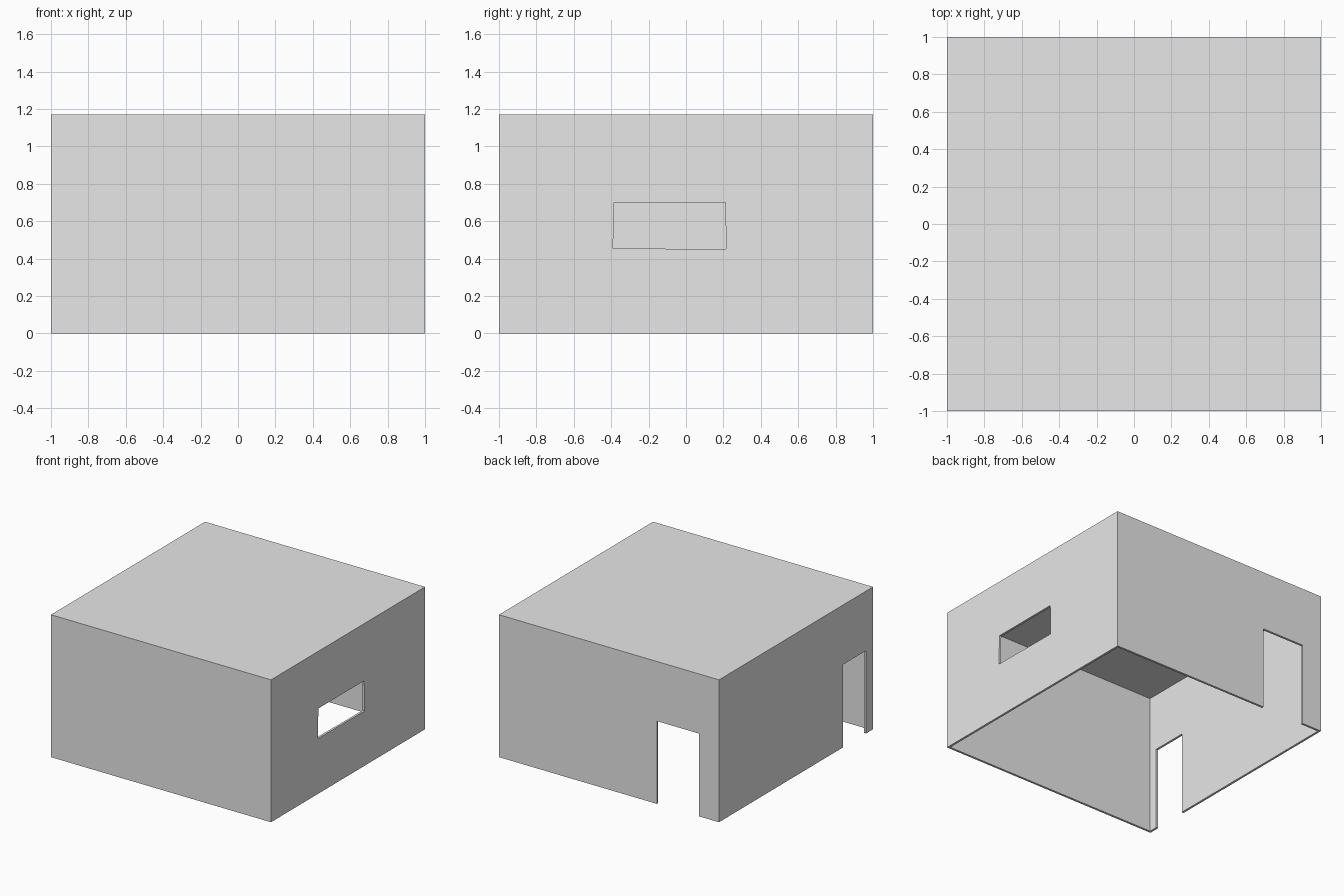
import bpy
import bmesh
from mathutils import Vector

if "Cube" in bpy.data.objects:
    bpy.data.objects.remove(bpy.data.objects["Cube"])

HEIGHT = 1.17
WALL = 0.018

grey = bpy.data.materials.new("plain grey")
grey.use_nodes = True
color = (0.8, 0.8, 0.8, 1)
grey.diffuse_color = color
grey.node_tree.nodes["Principled BSDF"].inputs["Base Color"].default_value = color


def prism(name, outline, push):
    """Extrude a flat outline along a vector into a closed solid."""
    bm = bmesh.new()
    face = bm.faces.new([bm.verts.new(p) for p in outline])
    cap = bmesh.ops.extrude_face_region(bm, geom=[face], use_keep_orig=True)
    moved = [g for g in cap["geom"] if isinstance(g, bmesh.types.BMVert)]
    bmesh.ops.translate(bm, verts=moved, vec=Vector(push))
    bmesh.ops.recalc_face_normals(bm, faces=bm.faces)
    mesh = bpy.data.meshes.new(name)
    bm.to_mesh(mesh)
    bm.free()
    mesh.materials.append(grey)
    obj = bpy.data.objects.new(name, mesh)
    bpy.context.collection.objects.link(obj)
    return obj


def square(half, z):
    return [(-half, -half, z), (half, -half, z), (half, half, z), (-half, half, z)]


# Outer block of the house
house = prism("house_shell", square(1, 0), (0, 0, HEIGHT))

# Hollow room, open at the floor
room = prism("room_cutter", square(1 - WALL, -0.1), (0, 0, HEIGHT + 0.1 - WALL))

# Window in the left wall, slightly uneven
window_outline = [(-0.39, 0.455), (0.215, 0.45), (0.21, 0.70), (-0.385, 0.70)]
window = prism("window_cutter", [(0.9, y, z) for y, z in window_outline], (0.2, 0, 0))

# Doorways in the back wall and the right wall
DOOR = 0.68
back_door = prism("back_door_cutter",
                  [(x, 0.9, z) for x, z in
                   [(-0.82, -0.1), (-0.435, -0.1), (-0.435, DOOR), (-0.82, DOOR)]],
                  (0, 0.2, 0))
side_door = prism("side_door_cutter",
                  [(-1.1, y, z) for y, z in
                   [(-0.91, -0.1), (-0.61, -0.1), (-0.61, DOOR), (-0.91, DOOR)]],
                  (0.2, 0, 0))

# Cut every opening, then drop the cutters
cutters = [room, window, back_door, side_door]
for cutter in cutters:
    cutter.hide_render = True
    cut = house.modifiers.new(cutter.name, 'BOOLEAN')
    cut.operation = 'DIFFERENCE'
    cut.solver = 'EXACT'
    cut.object = cutter

depsgraph = bpy.context.evaluated_depsgraph_get()
result = bpy.data.meshes.new_from_object(house.evaluated_get(depsgraph))
house.modifiers.clear()
house.data = result
for cutter in cutters:
    bpy.data.objects.remove(cutter)
